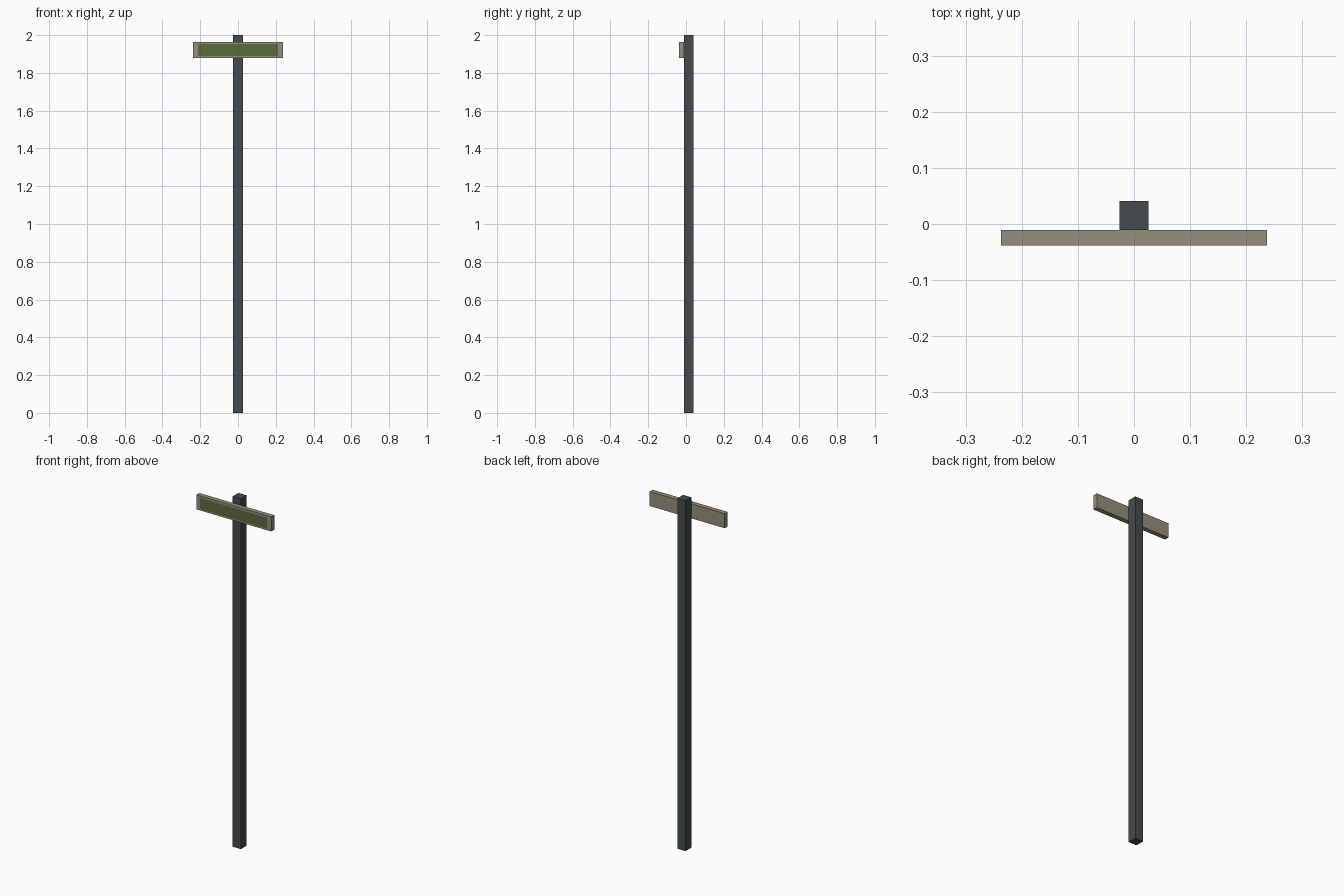
import bpy

if "Cube" in bpy.data.objects:
    bpy.data.objects.remove(bpy.data.objects["Cube"])


def material(name, color):
    m = bpy.data.materials.new(name)
    m.diffuse_color = color
    m.use_nodes = True
    m.node_tree.nodes["Principled BSDF"].inputs["Base Color"].default_value = m.diffuse_color
    return m


def box(name, lo, hi, mat):
    bpy.ops.mesh.primitive_cube_add(size=1, location=[(a + b) / 2 for a, b in zip(lo, hi)])
    ob = bpy.context.object
    ob.name = name
    ob.scale = [b - a for a, b in zip(lo, hi)]
    bpy.ops.object.transform_apply(location=False, rotation=False, scale=True)
    ob.data.materials.append(mat)
    return ob


metal = material("dark_metal", (0.06, 0.07, 0.075, 1))
wood = material("board_tan", (0.30, 0.28, 0.20, 1))
green = material("sign_green", (0.10, 0.15, 0.045, 1))

# Square post
box("post", (-0.026, -0.011, 0), (0.026, 0.041, 2), metal)

# Sign board fixed to the front of the post
box("sign_board", (-0.237, -0.038, 1.88), (0.237, -0.011, 1.963), wood)

# Thin green face just proud of the board
bpy.ops.mesh.primitive_plane_add(size=1, location=(0, -0.041, 1.9215), rotation=(1.570796, 0, 0))
face = bpy.context.object
face.name = "sign_face"
face.scale = (0.424, 0.063, 1)
bpy.ops.object.transform_apply(location=False, rotation=True, scale=True)
face.data.materials.append(green)
